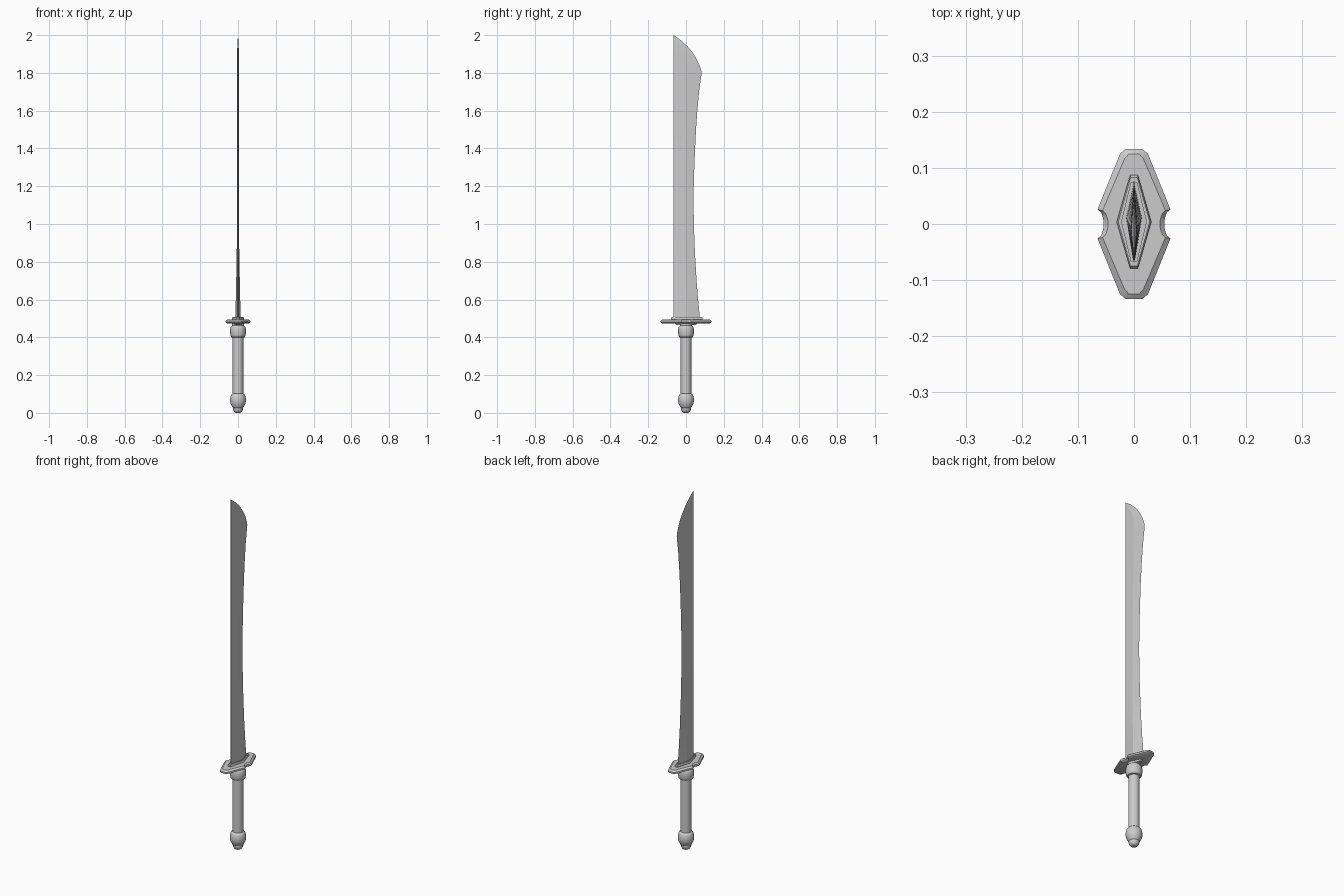
import bpy, bmesh, math

if "Cube" in bpy.data.objects:
    bpy.data.objects.remove(bpy.data.objects["Cube"])


def loft(name, rings, angle=30):
    """Skin a stack of equal-count vertex rings and cap both ends."""
    bm = bmesh.new()
    rows = [[bm.verts.new(p) for p in ring] for ring in rings]
    n = len(rows[0])
    for a, b in zip(rows, rows[1:]):
        for i in range(n):
            j = (i + 1) % n
            bm.faces.new((a[i], a[j], b[j], b[i]))
    bm.faces.new(rows[0][::-1])
    bm.faces.new(rows[-1])
    bmesh.ops.remove_doubles(bm, verts=bm.verts, dist=0.00005)
    bmesh.ops.recalc_face_normals(bm, faces=bm.faces)
    mesh = bpy.data.meshes.new(name)
    bm.to_mesh(mesh)
    bm.free()
    ob = bpy.data.objects.new(name, mesh)
    bpy.context.collection.objects.link(ob)
    bpy.ops.object.select_all(action='DESELECT')
    ob.select_set(True)
    bpy.context.view_layer.objects.active = ob
    bpy.ops.object.shade_smooth_by_angle(angle=math.radians(angle))
    return ob


def turned(name, profile, sides=32):
    """Round part from (radius, z) pairs."""
    return loft(name, [[(r * math.cos(math.tau * i / sides),
                         r * math.sin(math.tau * i / sides), z)
                        for i in range(sides)] for r, z in profile])


def mirrored(quarter, z):
    """Full outline from a quarter running from the +y end to the +x side."""
    q = quarter
    right = q + [(x, -y) for x, y in reversed(q) if y > 0]
    left = [(-x, y) for x, y in reversed(right)]
    return [(x, y, z) for x, y in right + left]


def diamond(hx, hy, z, tip=0.007, cy=0.0):
    return [(x, y + cy, z) for x, y, z in mirrored([(tip, hy), (hx, 0)], z)]


# Blade: straight spine, ridge near the middle, curved cutting edge
edge = [(0.50, .073), (0.55, .069), (0.6, .064), (0.7, .056), (0.8, .050),
        (0.9, .045), (1.0, .042), (1.1, .040), (1.2, .041), (1.3, .044),
        (1.4, .048), (1.5, .053), (1.6, .060), (1.7, .069), (1.8, .083),
        (1.82, .079), (1.85, .068), (1.88, .053), (1.91, .033),
        (1.94, .008), (1.97, -.024), (1.99, -.050), (2.0, -.065)]
spine = -0.065
rings = []
for z, y in edge:
    half = 0.005 + 0.009 * max(0, (1.0 - z) / 0.5) ** 1.3
    ridge = 0.003 + 0.012 * max(0, (0.8 - z) / 0.3)
    w = y - spine
    ridge = min(ridge, spine + w * 0.55)
    half *= min(1, w / 0.1)
    s = min(0.0015, w * 0.02)
    rings.append([(-s, spine, z), (s, spine, z), (half, ridge, z),
                  (0, y, z), (-half, ridge, z)])
loft("blade", rings, 3)

# Guard plate: bevelled lozenge with a rounded notch on each side
outer = [(.015, .134), (.025, .125), (.065, .026), (.058, .020),
         (.055, .010), (.054, 0)]
inner = [(.009, .125), (.017, .116), (.056, .024), (.050, .018),
         (.047, .009), (.046, 0)]
loft("guard", [mirrored(inner, .473), mirrored(outer, .478),
               mirrored(outer, .487), mirrored(inner, .495)])

# Collar around the blade base, with a recessed top
loft("blade_collar", [diamond(.031, .083, .493, cy=.004),
                      diamond(.031, .083, .503, cy=.004),
                      diamond(.028, .079, .508, .006, .004),
                      diamond(.022, .070, .508, .005, .004),
                      diamond(.022, .070, .500, .005, .004)])

# Plate beneath the guard
loft("under_guard", [diamond(.028, .050, .464), diamond(.034, .062, .475)])

# Grip
turned("grip", [(.028, .09), (.028, .41)])

# Rounded ferrule at the top of the grip
turned("ferrule", [(.028, .398), (.035, .401), (.039, .407), (.041, .417),
                   (.042, .432), (.041, .447), (.038, .456), (.033, .461),
                   (.031, .462), (.031, .475)])

# Pommel with a stepped, rounded end cap
turned("pommel", [(.012, 0), (.019, .004), (.024, .011), (.027, .020),
                  (.027, .027), (.029, .029), (.033, .036), (.039, .048),
                  (.042, .061), (.042, .073), (.040, .085), (.037, .094),
                  (.032, .100), (.027, .102)])
